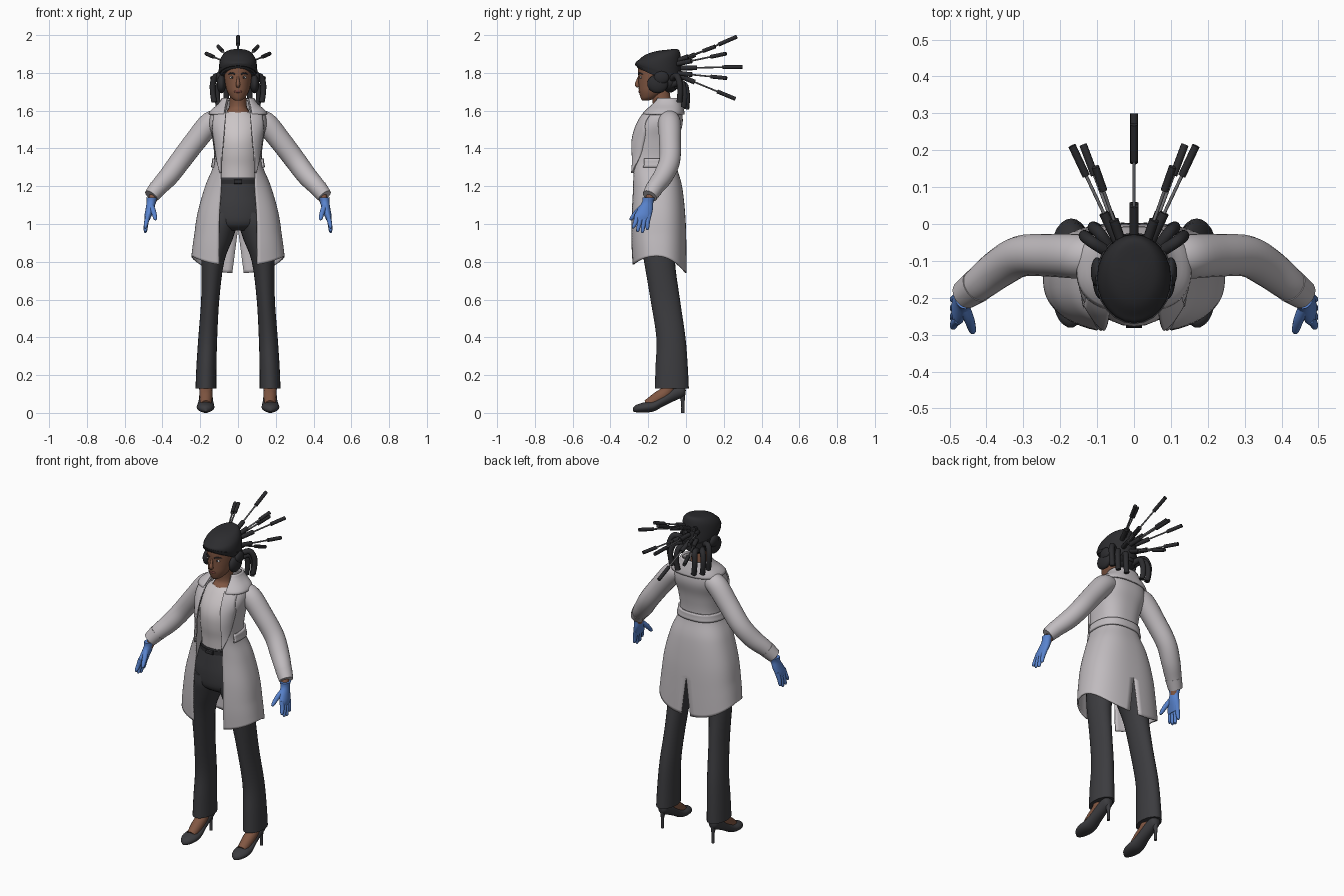
import bpy, math
from mathutils import Vector

cube = bpy.data.objects.get("Cube")
if cube:
    bpy.data.objects.remove(cube)


def material(name, r, g, b):
    m = bpy.data.materials.new(name)
    m.use_nodes = True
    m.diffuse_color = (r, g, b, 1)
    m.node_tree.nodes["Principled BSDF"].inputs["Base Color"].default_value = (r, g, b, 1)
    return m


COAT = material("coat grey", .53, .50, .52)
BLOUSE = material("blouse white", .60, .56, .57)
CLOTH = material("trouser charcoal", .045, .045, .05)
DARK = material("helmet black", .025, .025, .028)
SKIN = material("skin brown", .22, .095, .055)
GLOVE = material("glove blue", .10, .23, .62)
METAL = material("rod grey", .17, .17, .18)
LIP = material("lip red", .16, .05, .04)
EYE = material("eye white", .6, .6, .6)


def smooth(keys, steps):
    """Catmull-Rom interpolation through tuples."""
    out = []
    for i in range(len(keys) - 1):
        a, b, c, d = (keys[max(i - 1, 0)], keys[i], keys[i + 1], keys[min(i + 2, len(keys) - 1)])
        for s in range(steps):
            u = s / steps
            out.append(tuple(q + .5 * u * (r - p + u * (2 * p - 5 * q + 4 * r - t + u * (3 * (q - r) + t - p)))
                             for p, q, r, t in zip(a, b, c, d)))
    return out + [keys[-1]]


def build(name, rows, mat, mirror=False, closed=True, thick=0):
    """Skin a list of equal point rows; closed rows get end caps."""
    n = len(rows[0])
    faces = [(i * n + j, i * n + (j + 1) % n, (i + 1) * n + (j + 1) % n, (i + 1) * n + j)
             for i in range(len(rows) - 1) for j in range(n if closed else n - 1)]
    if closed:
        faces += [tuple(reversed(range(n))), tuple(range((len(rows) - 1) * n, len(rows) * n))]
    mesh = bpy.data.meshes.new(name)
    mesh.from_pydata([tuple(p) for r in rows for p in r], [], faces)
    mesh.materials.append(mat)
    ob = bpy.data.objects.new(name, mesh)
    bpy.context.collection.objects.link(ob)
    bpy.ops.object.select_all(action='DESELECT')
    ob.select_set(True)
    bpy.context.view_layer.objects.active = ob
    bpy.ops.object.shade_smooth_by_angle(angle=math.radians(45))
    if mirror:
        ob.modifiers.new("Mirror", 'MIRROR')
    if thick:
        s = ob.modifiers.new("Thickness", 'SOLIDIFY')
        s.thickness, s.offset = thick, 0
    return ob


def loft(name, keys, mat, mirror=False, axis='z', steps=4, seg=24):
    """Ellipse rings (position, cx, cy, rx, ry, slope) stacked along z or -y."""
    rows = []
    for z, cx, cy, rx, ry, *k in smooth(keys, steps):
        ring = []
        for j in range(seg):
            a = j * math.tau / seg
            x, y = rx * math.cos(a), ry * math.sin(a)
            h = z + (k[0] * y if k else 0)
            ring.append((cx + x, cy + y, h) if axis == 'z' else (cx + x, h, cy + y))
        rows.append(ring)
    if axis == 'y':
        rows.reverse()
    return build(name, rows, mat, mirror)


def sweep(name, keys, mat, mirror=False, steps=5, seg=14):
    """Round tube through (x, y, z, radius) points."""
    pts = smooth(keys, steps)
    P = [Vector(p[:3]) for p in pts]
    rows, old, side = [], None, None
    for i, p in enumerate(P):
        t = (P[min(i + 1, len(P) - 1)] - P[max(i - 1, 0)]).normalized()
        side = t.orthogonal().normalized() if old is None else old.rotation_difference(t) @ side
        old, up = t, t.cross(side)
        rows.append([p + pts[i][3] * (side * math.cos(j * math.tau / seg) + up * math.sin(j * math.tau / seg))
                     for j in range(seg)])
    return build(name, rows, mat, mirror)


def ball(name, c, r, mat, mirror=False):
    keys = [(c[2] - r[2] * math.cos(i * math.pi / 12), c[0], c[1],
             max(r[0] * math.sin(i * math.pi / 12), 1e-4), max(r[1] * math.sin(i * math.pi / 12), 1e-4))
            for i in range(13)]
    return loft(name, keys, mat, mirror, steps=1, seg=20)


# Coat shell: rows of (z, half width, front y, back y, opening half width)
P = .8
coat_rows = smooth([(.78, .243, -.285, .0, .1), (.9, .232, -.292, -.002, .1), (1.05, .212, -.292, -.008, .098),
                    (1.2, .17, -.287, -.025, .088), (1.32, .124, -.295, -.055, .09), (1.44, .13, -.288, -.045, .08),
                    (1.53, .148, -.255, -.022, .072), (1.59, .135, -.215, -.025, .066),
                    (1.63, .092, -.175, -.035, .058), (1.66, .07, -.15, -.045, .05)], 5)


def coat_at(z):
    for a, b in zip(coat_rows, coat_rows[1:]):
        if z <= b[0]:
            u = (z - a[0]) / (b[0] - a[0])
            return [p + u * (q - p) for p, q in zip(a, b)]
    return coat_rows[-1]


def coat_patch(name, z0, z1, rows, start, end, push, thick, mirror=True, cols=28):
    """Patch of the coat surface; start and end give its x limits, front and back."""
    out = []
    for i in range(rows + 1):
        z = z0 + (z1 - z0) * i / rows
        _, rx, yf, yb, op = coat_at(z)
        angle = lambda x: math.asin(min(x / rx, .97) ** (1 / P))
        a, b = angle(start(z, op)), math.pi - angle(end(z))
        fade = max(0, 1 - (z - .78) / .17)
        row = []
        for j in range(cols + 1):
            t = a + (b - a) * j / cols
            s, c = max(math.sin(t), 0) if t < math.pi - 1e-6 else 0, math.cos(t)
            x = (rx + push) * s ** P
            y = (yf + yb) / 2 - ((yb - yf) / 2 + push) * math.copysign(abs(c) ** P, c)
            row.append((x, y, z + fade * (.05 * s * s - .04 * max(0, -c))))
        out.append(row)
    return build(name, out, COAT, mirror, False, thick)


coat_patch("coat_body", .78, 1.655, 60, lambda z, o: o, lambda z: max(0, (.97 - z) * .16), 0, .008)
coat_patch("coat_lapel", 1.27, 1.585, 24, lambda z, o: o - .002,
           lambda z: 0, .009, .008).hide_render = False
lapel = bpy.data.objects["coat_lapel"]
# Narrow the lapel from a full wrap to a tapering front flap
rows = []
for i in range(25):
    z = 1.27 + .32 * i / 24
    _, rx, yf, yb, op = coat_at(z)
    row = []
    for j in range(9):
        x = min(op - .003 + .055 * min(1, i / 17) * j / 8 + .001 * j, rx * .97)
        c = math.sqrt(max(0, 1 - (x / rx) ** (2 / P)))
        row.append((x, (yf + yb) / 2 - ((yb - yf) / 2) * c ** P - .011, z))
    rows.append(row)
bpy.data.objects.remove(lapel)
build("coat_lapel", rows, COAT, True, False, .009)
coat_patch("coat_collar", 1.58, 1.665, 8, lambda z, o: o, lambda z: 0, .012, .01)
coat_patch("coat_back_belt", 1.30, 1.345, 4, lambda z, o: .123, lambda z: 0, .009, .012)

# Sleeves with a turned cuff
sweep("sleeve", [(.09, -.09, 1.55, .05), (.145, -.088, 1.535, .06), (.225, -.085, 1.44, .058),
                 (.305, -.087, 1.335, .056), (.365, -.12, 1.255, .053), (.42, -.163, 1.195, .046),
                 (.457, -.19, 1.15, .037)], COAT, True, seg=22)
sweep("sleeve_cuff", [(.425, -.167, 1.19, .047), (.459, -.192, 1.148, .04)], COAT, True, 1, 22)

# Wrists and gloved hands
sweep("wrist", [(.44, -.18, 1.17, .024), (.458, -.2, 1.11, .022)], SKIN, True)
loft("glove_palm", [(1.14, .457, -.197, .029, .033), (1.115, .46, -.203, .024, .03),
                    (1.08, .466, -.215, .023, .04), (1.045, .476, -.228, .019, .045),
                    (1.02, .481, -.234, .013, .042)], GLOVE, True)
for name, y, tip_y, tip_z in (("index", -.267, -.278, .978), ("middle", -.245, -.255, .96),
                              ("ring", -.223, -.23, .955), ("little", -.203, -.204, .97)):
    sweep("glove_" + name, [(.475, y + .008, 1.05, .013), (.485, y, 1.01, .012),
                            (.49, tip_y, tip_z + .008, .009), (.488, tip_y, tip_z, .004)], GLOVE, True)
sweep("glove_thumb", [(.463, -.22, 1.1, .016), (.447, -.258, 1.065, .014),
                      (.438, -.288, 1.03, .01), (.436, -.292, 1.02, .004)], GLOVE, True)

# Trousers
loft("trouser_leg", [(.13, .17, -.075, .055, .09), (.25, .167, -.076, .053, .085), (.4, .16, -.08, .05, .077),
                     (.6, .147, -.11, .048, .078), (.8, .133, -.14, .06, .082), (.92, .108, -.145, .08, .1),
                     (1.0, .09, -.15, .086, .11), (1.06, .08, -.15, .08, .11)], CLOTH, True)
loft("trouser_hips", [(.965, 0, -.15, .09, .07), (1.0, 0, -.15, .155, .112), (1.08, 0, -.15, .165, .122),
                      (1.16, 0, -.15, .145, .12), (1.245, 0, -.16, .116, .105)], CLOTH)
loft("belt", [(1.212, 0, -.159, .124, .11), (1.236, 0, -.16, .119, .109)], DARK, steps=1)
sweep("belt_buckle", [(-.022, -.27, 1.224, .012), (.022, -.27, 1.224, .012)], DARK, steps=1, seg=8)

# Blouse, chest and neck
loft("blouse", [(1.22, 0, -.16, .112, .1), (1.3, 0, -.165, .112, .1), (1.37, 0, -.17, .115, .106),
                (1.44, 0, -.165, .12, .112), (1.5, 0, -.15, .125, .108), (1.56, 0, -.135, .11, .085),
                (1.6, 0, -.125, .066, .062, .3)], BLOUSE)
loft("neck", [(1.54, 0, -.135, .075, .08), (1.59, 0, -.13, .062, .066, .2), (1.625, 0, -.125, .046, .05),
              (1.72, 0, -.14, .043, .05)], SKIN)

# Head and face
loft("head", [(1.655, 0, -.213, .018, .02), (1.668, 0, -.198, .037, .042), (1.7, 0, -.175, .057, .074),
              (1.735, 0, -.16, .067, .091), (1.775, 0, -.152, .073, .1), (1.82, 0, -.15, .074, .105),
              (1.86, 0, -.15, .068, .1)], SKIN)
sweep("nose", [(0, -.247, 1.785, .005), (0, -.256, 1.758, .008), (0, -.259, 1.738, .012),
               (0, -.25, 1.728, .009)], SKIN)
ball("lips", (0, -.242, 1.702), (.021, .01, .009), LIP)
ball("eye", (.031, -.239, 1.776), (.014, .006, .007), EYE, True)
ball("iris", (.031, -.2435, 1.776), (.006, .003, .006), DARK, True)
sweep("eyebrow", [(.015, -.251, 1.792, .003), (.033, -.247, 1.799, .004), (.052, -.229, 1.793, .002)], DARK, True)

# Helmet with a tilted rim, brow band and ear guards
loft("helmet", [(1.775, 0, -.145, .092, .112, -.46), (1.815, 0, -.147, .1, .12, -.25),
                (1.855, 0, -.146, .098, .119, -.02), (1.885, 0, -.14, .088, .11, .14),
                (1.908, 0, -.132, .066, .09, .18), (1.917, 0, -.128, .035, .055, .16),
                (1.92, 0, -.125, .004, .006, .1)], DARK)
loft("helmet_brow", [(1.79, 0, -.147, .1, .121, -.4), (1.812, 0, -.147, .104, .124, -.3)], DARK, steps=1)
ball("nape_guard", (0, -.09, 1.755), (.085, .055, .06), DARK)
ball("ear_guard", (.088, -.15, 1.742), (.024, .055, .05), DARK, True)
ball("ear_disc", (.1, -.13, 1.775), (.017, .04, .034), DARK, True)

# Hanging hoses at the back of the head
for i, (x, y, top, low) in enumerate(((.132, -.035, 1.775, 1.645), (.108, -.012, 1.74, 1.62), (.06, .002, 1.73, 1.61))):
    sweep(f"hose_{i + 1}", [(x * .55, -.075, top - .005, .016), (x * .85, y - .015, top + .01, .016),
                            (x, y, top - .025, .016), (x + .002, y + .004, (top + low) / 2 - .01, .015),
                            (x - .006, y, low, .015)], DARK, True)

# Fan of rods: socket, thin shaft, thick grip
for i, (bx, bz, tx, ty, tz) in enumerate(((0, 1.85, 0, .27, 1.992), (0, 1.825, 0, .3, 1.832),
                                         (0, 1.795, 0, .262, 1.662), (.04, 1.845, .168, .212, 1.902),
                                         (.03, 1.86, .105, .155, 1.94), (.035, 1.8, .138, .215, 1.772))):
    base, tip = Vector((bx, -.06, bz)), Vector((tx, ty, tz))
    for part, u, v, r, mat in (("socket", 0, .33, .013, DARK), ("shaft", .3, .75, .0045, METAL),
                               ("grip", .7, 1, .0105, DARK)):
        sweep(f"rod_{part}_{i + 1}", [(*base.lerp(tip, u), r), (*base.lerp(tip, v), r)], mat, tx > 0, 1, 10)

# Feet in high-heeled shoes
sweep("foot", [(.17, -.205, .042, .028), (.17, -.15, .078, .034), (.17, -.1, .115, .035),
               (.17, -.07, .19, .036)], SKIN, True)
loft("shoe", [(-.28, .172, .018, .008, .01), (-.262, .172, .023, .03, .02), (-.22, .172, .029, .046, .027),
              (-.17, .171, .037, .045, .029), (-.12, .17, .066, .038, .031), (-.06, .17, .102, .034, .038),
              (-.015, .17, .12, .028, .035), (-.002, .17, .122, .012, .02)], CLOTH, True, axis='y')
loft("shoe_heel", [(0, .17, -.017, .009, .009), (.06, .17, -.017, .009, .01), (.12, .17, -.025, .02, .024)],
     CLOTH, True)
